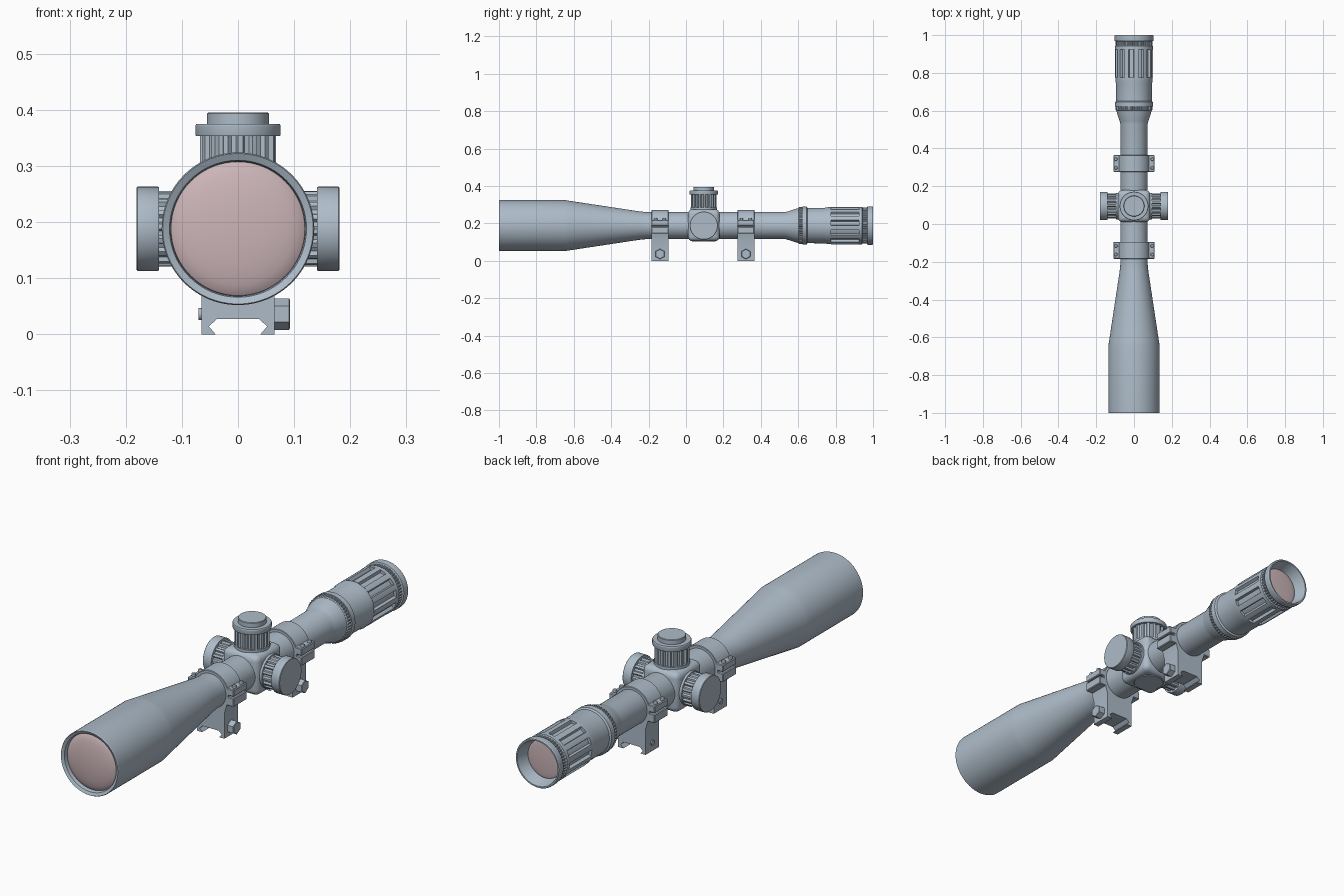
import bpy, bmesh, math
from mathutils import Matrix, Vector

if "Cube" in bpy.data.objects:
    bpy.data.objects.remove(bpy.data.objects["Cube"])

AXIS_Z = 0.188      # height of the optical axis
TURRET_Y = 0.095    # centre of the turret block


def material(name, rgb):
    m = bpy.data.materials.new(name)
    m.diffuse_color = (*rgb, 1)
    m.use_nodes = True
    m.node_tree.nodes["Principled BSDF"].inputs["Base Color"].default_value = m.diffuse_color
    return m


BODY = material("blue_grey_metal", (0.42, 0.50, 0.58))
GLASS = material("pink_glass", (0.60, 0.46, 0.48))


def finish(name, bm, mat, matrix=Matrix(), angle=30):
    bmesh.ops.remove_doubles(bm, verts=bm.verts, dist=1e-5)
    bmesh.ops.recalc_face_normals(bm, faces=bm.faces)
    bm.transform(matrix)
    me = bpy.data.meshes.new(name)
    bm.to_mesh(me)
    bm.free()
    me.materials.append(mat)
    ob = bpy.data.objects.new(name, me)
    bpy.context.collection.objects.link(ob)
    bpy.ops.object.select_all(action='DESELECT')
    ob.select_set(True)
    bpy.context.view_layer.objects.active = ob
    bpy.ops.object.shade_smooth_by_angle(angle=math.radians(angle))
    return ob


def lathe(name, profile, matrix, mat=BODY, segs=96, closed=False):
    """Profile rows: (radius, height[, groove depth, groove count])."""
    bm = bmesh.new()
    rings = []
    for row in profile:
        r, h = row[:2]
        depth, count = row[2:] if len(row) > 2 else (0, 1)
        ring = []
        for i in range(segs):
            a = 2 * math.pi * i / segs
            groove = (i * count / segs) % 1 >= 0.5
            rr = r - (depth if groove else 0)
            ring.append(bm.verts.new((rr * math.cos(a), rr * math.sin(a), h)))
        rings.append(ring)
    pairs = list(zip(rings, rings[1:]))
    if closed:
        pairs.append((rings[-1], rings[0]))
    for lo, hi in pairs:
        for i in range(segs):
            j = (i + 1) % segs
            bm.faces.new((lo[i], lo[j], hi[j], hi[i]))
    return finish(name, bm, mat, matrix)


def box(name, x, y, z, bevel=0.003, segs=1, mat=BODY):
    bm = bmesh.new()
    bmesh.ops.create_cube(bm, size=1)
    lo, hi = Vector((x[0], y[0], z[0])), Vector((x[1], y[1], z[1]))
    for v in bm.verts:
        v.co = Vector([(lo[k] + hi[k]) / 2 + v.co[k] * (hi[k] - lo[k]) for k in range(3)])
    bmesh.ops.bevel(bm, geom=bm.edges[:], offset=bevel, segments=segs,
                    profile=0.5, affect='EDGES')
    return finish(name, bm, mat)


def extrude_y(name, pts, y0, y1):
    bm = bmesh.new()
    f = bm.faces.new([bm.verts.new((x, y0, z)) for x, z in pts])
    res = bmesh.ops.extrude_face_region(bm, geom=[f])
    for v in res["geom"]:
        if isinstance(v, bmesh.types.BMVert):
            v.co.y = y1
    return finish(name, bm, BODY)


def along_y(y=0):
    return Matrix.Translation((0, y, AXIS_Z)) @ Matrix.Rotation(-math.pi / 2, 4, 'X')


def along_x(side, y, z):
    return Matrix.Translation((0, y, z)) @ Matrix.Rotation(side * math.pi / 2, 4, 'Y')


# main tube: objective bell, straight tube, taper to the eyepiece
lathe("main_tube", [(0, -0.955), (0.118, -0.955), (0.12, -0.985), (0.122, -0.994), (0.134, -1), (0.136, -0.997),
                    (0.136, -0.645), (0.132, -0.62), (0.076, -0.25), (0.072, -0.21),
                    (0.072, 0.53), (0.076, 0.545), (0.091, 0.59), (0.093, 0.605),
                    (0, 0.605)], along_y())

# eyepiece: knurled power ring, fluted grip, rear cup
G = (0.013, 12)
K = (0.004, 48)
lathe("power_ring", [(0, 0.6), (0.092, 0.6), (0.099, 0.604, *K), (0.099, 0.622, *K),
                     (0.101, 0.622), (0.101, 0.645), (0.094, 0.65), (0, 0.65)],
      along_y(), segs=192)
lathe("eyepiece_grip", [(0, 0.645), (0.094, 0.645), (0.095, 0.74), (0.099, 0.76),
                        (0.099, 0.775), (0.1, 0.775, *G), (0.1, 0.925, *G), (0.1, 0.925),
                        (0.1, 0.942), (0.097, 0.945, *K), (0.097, 0.967, *K), (0.102, 0.97),
                        (0.103, 0.975), (0.103, 0.997), (0.101, 1.0), (0.095, 1.0),
                        (0.08, 0.945), (0, 0.945)], along_y(), segs=192)


# lenses: shallow domes
def lens(name, radius, edge, apex):
    rows = [(radius * math.sin(t * math.pi / 16), edge + (apex - edge) * math.cos(t * math.pi / 16))
            for t in range(9)]
    lathe(name, rows, along_y(), GLASS, 64)


lens("objective_lens", 0.1205, -0.975, -0.999)
lens("eyepiece_lens", 0.0815, 0.947, 0.953)

# turret block with round bottom cover
box("turret_block", (-0.085, 0.085), (TURRET_Y - 0.085, TURRET_Y + 0.085),
    (AXIS_Z - 0.083, AXIS_Z + 0.087), 0.025, 4)
lathe("bottom_cover", [(0, 0.102), (0.06, 0.102), (0.062, 0.104), (0.062, 0.12), (0, 0.12)],
      Matrix.Translation((0, TURRET_Y, 0)), segs=64)

# elevation turret on top
F = (0.007, 16)
lathe("top_turret", [(0, 0.26), (0.07, 0.26), (0.07, 0.285), (0.068, 0.285, *F), (0.068, 0.353, *F),
                     (0.075, 0.353), (0.076, 0.356), (0.076, 0.372), (0.074, 0.375), (0.055, 0.375),
                     (0.055, 0.393), (0.053, 0.395), (0, 0.395)],
      Matrix.Translation((0, TURRET_Y, 0)))

# side turrets
for side, label in ((1, "right"), (-1, "left")):
    lathe(label + "_turret", [(0, 0.07), (0.07, 0.07), (0.07, 0.095), (0.067, 0.095, *F),
                              (0.067, 0.141, *F), (0.074, 0.141), (0.075, 0.143),
                              (0.075, 0.179), (0.073, 0.181), (0, 0.181)],
          along_x(side, TURRET_Y, AXIS_Z))

# two mounting rings with rail clamps
half = [(0.038, 0.027), (0.052, 0.014), (0.04, 0), (0.065, 0), (0.065, 0.11), (0.08, 0.16)]
foot = half + [(-x, z) for x, z in reversed(half)]
for yc, label in ((-0.139, "front"), (0.32, "rear")):
    y0, y1 = yc - 0.045, yc + 0.045
    extrude_y(label + "_mount_base", foot, y0, y1)
    lathe(label + "_mount_ring", [(0.07, -0.045), (0.082, -0.045), (0.084, -0.043),
                                  (0.084, 0.043), (0.082, 0.045), (0.07, 0.045)],
          along_y(yc), segs=64, closed=True)
    for s in (1, -1):
        xs = sorted((s * 0.06, s * 0.108))
        box(label + "_lower_flange", xs, (y0, y1), (0.145, 0.182))
        box(label + "_upper_flange", xs, (y0, y1), (0.188, 0.218))
        for dy in (-0.023, 0.023):
            lathe(label + "_flange_screw", [(0, 0.21), (0.009, 0.21), (0.009, 0.225),
                                            (0.007, 0.228), (0, 0.228)],
                  Matrix.Translation((s * 0.096, yc + dy, 0)), segs=16)
    # cross bolt: hex nut on the right, small end on the left
    lathe(label + "_clamp_nut", [(0, 0.06), (0.028, 0.06), (0.028, 0.091), (0.025, 0.093), (0, 0.093)],
          along_x(1, yc, 0.036), segs=6)
    lathe(label + "_bolt_end", [(0, 0.05), (0.011, 0.05), (0.011, 0.07), (0, 0.07)],
          along_x(-1, yc, 0.036), segs=16)
